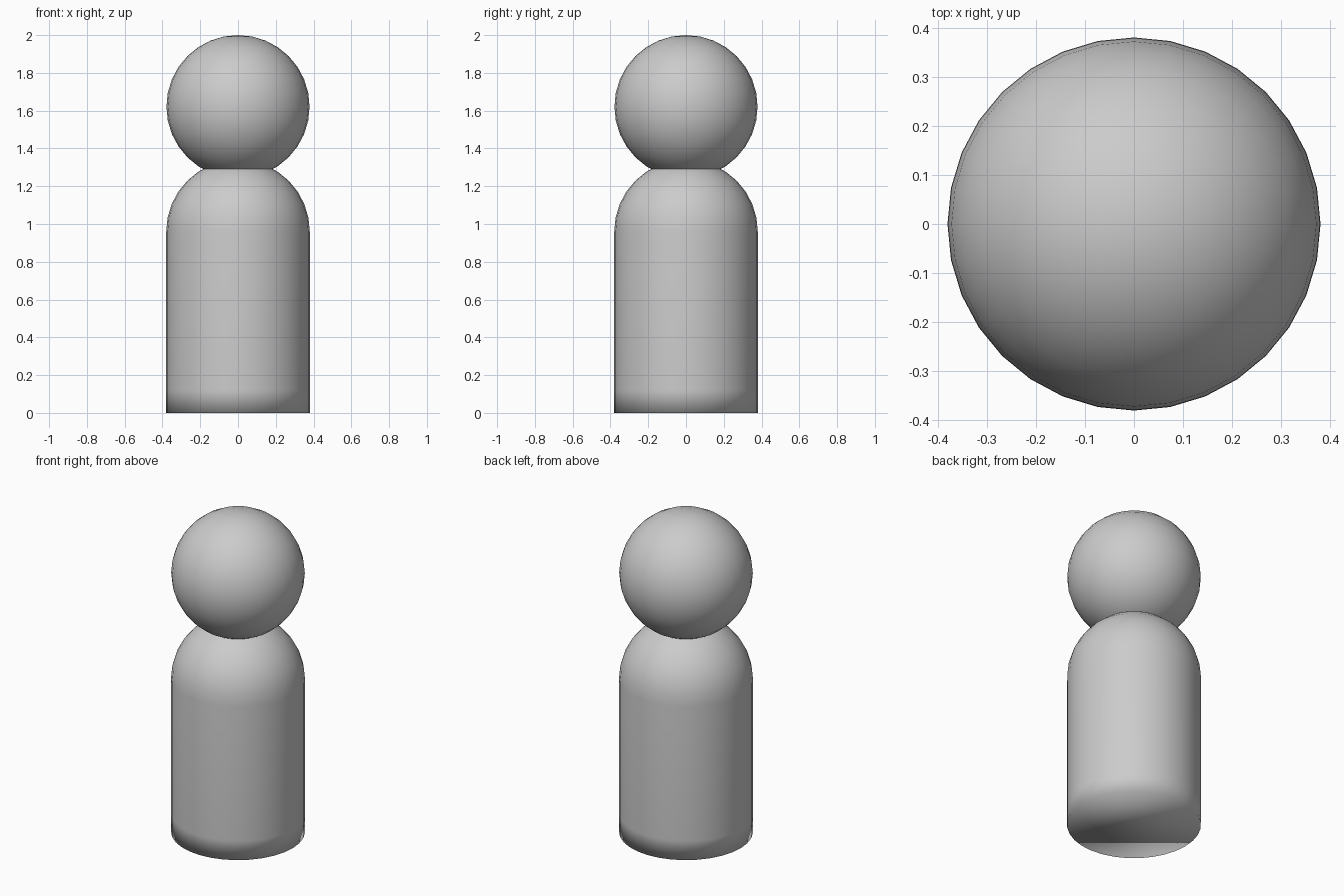
import bpy, bmesh
from math import sin, cos, pi

if "Cube" in bpy.data.objects:
    bpy.data.objects.remove(bpy.data.objects["Cube"])

R = 0.38        # body radius
SEG = 32        # sides around
DOME_Z = 0.96   # height where the rounded shoulders start


def ring(bm, r, z):
    return [bm.verts.new((r * cos(2 * pi * i / SEG), r * sin(2 * pi * i / SEG), z))
            for i in range(SEG)]


# body: upright cylinder with flat base and hemispherical shoulders
profile = [(R, 0), (R, 0.12)]
profile += [(R * cos(k * pi / 16), DOME_Z + R * sin(k * pi / 16)) for k in range(8)]
bm = bmesh.new()
rings = [ring(bm, r, z) for r, z in profile]
bm.faces.new(rings[0][::-1])
for a, b in zip(rings, rings[1:]):
    for i in range(SEG):
        j = (i + 1) % SEG
        bm.faces.new((a[i], a[j], b[j], b[i]))
top = bm.verts.new((0, 0, DOME_Z + R))
for i in range(SEG):
    bm.faces.new((rings[-1][i], rings[-1][(i + 1) % SEG], top))
for f in bm.faces:
    f.smooth = True
mesh = bpy.data.meshes.new("body")
bm.to_mesh(mesh)
bm.free()
body = bpy.data.objects.new("body", mesh)
bpy.context.collection.objects.link(body)

# head: smooth ball resting into the shoulders
bpy.ops.mesh.primitive_uv_sphere_add(segments=SEG, ring_count=16, radius=0.379,
                                     location=(0, 0, 1.621))
head = bpy.context.object
head.name = "head"
bpy.ops.object.shade_smooth()
